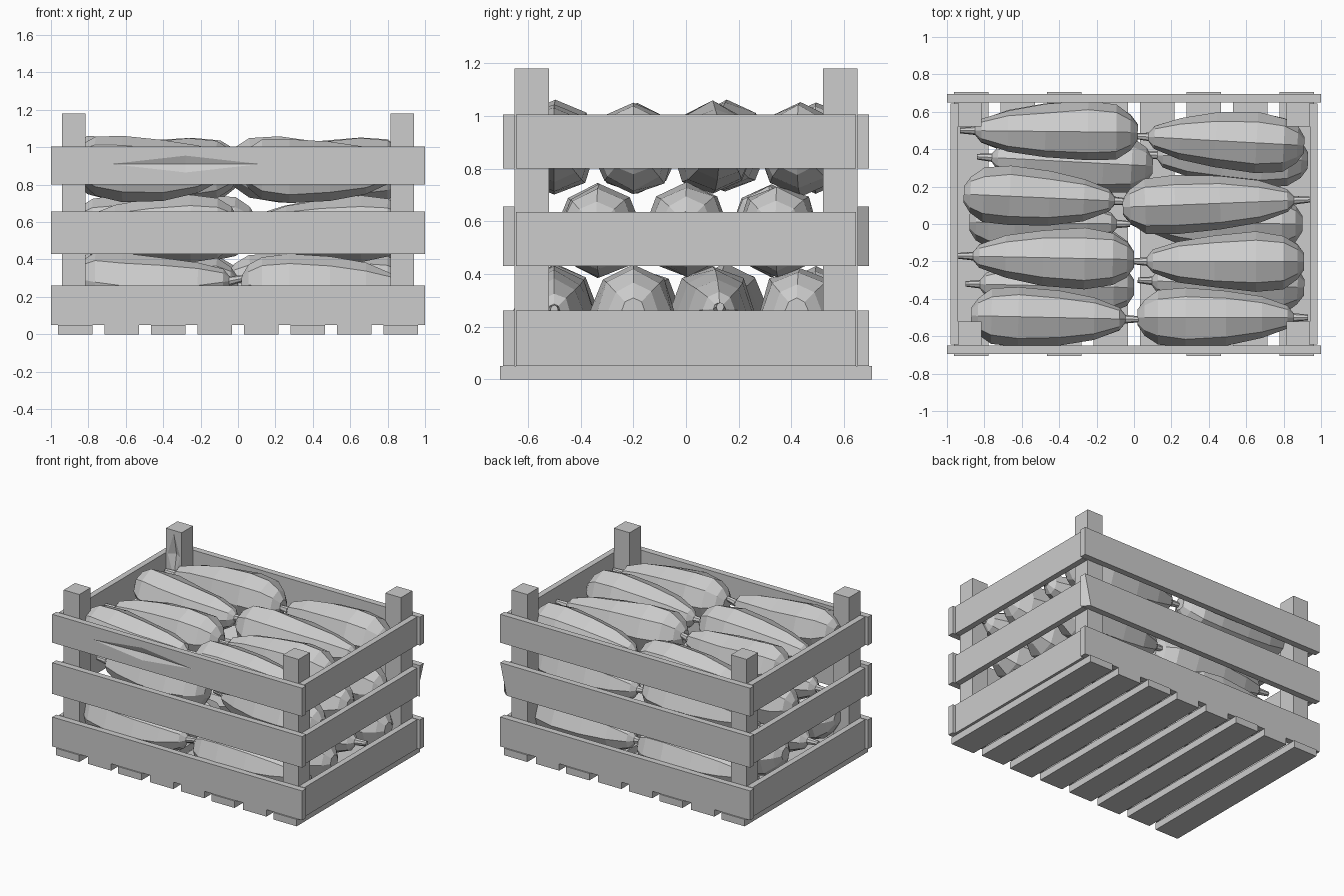
import bpy, bmesh, math, random
from mathutils import Vector

random.seed(4)
cube = bpy.data.objects.get("Cube")
if cube:
    bpy.data.objects.remove(cube, do_unlink=True)

grey = bpy.data.materials.new("plain_grey")
grey.use_nodes = True
COLOUR = (0.604, 0.604, 0.604, 1)
grey.diffuse_color = COLOUR
grey.node_tree.nodes["Principled BSDF"].inputs["Base Color"].default_value = COLOUR


def finish(bm, name):
    bmesh.ops.recalc_face_normals(bm, faces=bm.faces)
    mesh = bpy.data.meshes.new(name)
    bm.to_mesh(mesh)
    bm.free()
    mesh.materials.append(grey)
    obj = bpy.data.objects.new(name, mesh)
    bpy.context.collection.objects.link(obj)
    return obj


def box_mesh(x0, x1, y0, y1, z0, z1):
    bm = bmesh.new()
    bmesh.ops.create_cube(bm, size=1)
    for v in bm.verts:
        v.co = (x1 if v.co.x > 0 else x0, y1 if v.co.y > 0 else y0, z1 if v.co.z > 0 else z0)
    return bm


def box(name, *bounds):
    return finish(box_mesh(*bounds), name)


def chip_front(bm, cx, cz, half_w, half_h, depth):
    """Cut a shallow diamond hollow into the face turned to -y."""
    face = min(bm.faces, key=lambda f: f.calc_center_median().y)
    y = face.calc_center_median().y
    corner = {(v.co.x > cx, v.co.z > cz): v for v in face.verts}
    ring = [corner[k] for k in ((False, False), (True, False), (True, True), (False, True))]
    bm.faces.remove(face)
    tips = [bm.verts.new((cx + dx * half_w, y, cz + dz * half_h))
            for dx, dz in ((0, -1), (1, 0), (0, 1), (-1, 0))]
    pit = bm.verts.new((cx, y + depth, cz))
    for i in range(4):
        j = (i + 1) % 4
        bm.faces.new((ring[i], ring[j], tips[i]))
        bm.faces.new((ring[j], tips[j], tips[i]))
        bm.faces.new((tips[i], tips[j], pit))


# Crate floor: slats running front to back
for i in range(8):
    x = -0.87 + i * 1.74 / 7
    reach = 0.705 if i in (0, 2, 5, 7) else 0.695
    box(f"floor_slat_{i + 1}", x - 0.093, x + 0.093, -reach, reach, 0, 0.05)

# Corner posts, one of them chipped
for sx, side in ((-1, "right"), (1, "left")):
    for sy, end in ((-1, "front"), (1, "back")):
        xs = sorted((sx * 0.815, sx * 0.94))
        ys = sorted((sy * 0.52, sy * 0.65))
        bm = box_mesh(*xs, *ys, 0.05, 1.18)
        if sx < 0 < sy:
            chip_front(bm, -0.877, 1.0, 0.05, 0.16, 0.03)
        finish(bm, f"{end}_{side}_post")

# Wall boards in three tiers
for tier, z0, z1 in (("lower", 0.05, 0.262), ("middle", 0.43, 0.655), ("upper", 0.80, 1.005)):
    front = box_mesh(-1, 1, -0.695, -0.65, z0, z1)
    if tier == "upper":
        chip_front(front, -0.28, 0.91, 0.4, 0.045, 0.02)
    finish(front, f"{tier}_front_board")
    back = box_mesh(-1, 1, 0.65, 0.695, z0, z1)
    if tier == "middle":
        for v in back.verts:
            if v.co.x > 0 and v.co.y > 0.67 and v.co.z < 0.5:
                v.co.x -= 0.05
    finish(back, f"{tier}_back_board")
    side_top = min(z1, 1.005) - (0.02 if tier == "middle" else 0)
    for sx, side in ((-1, "right"), (1, "left")):
        xs = sorted((sx * 0.94, sx * 0.982))
        box(f"{tier}_{side}_board", *xs, -0.645, 0.645, z0, side_top)

# Vegetable outline: share of length, radius
PROFILE = ((0, 0.016), (0.085, 0.024), (0.12, 0.065), (0.27, 0.118), (0.48, 0.152),
           (0.72, 0.168), (0.88, 0.15), (0.96, 0.1), (1, 0.045))


def vegetable(name, stem, tip, z, bend):
    """Faceted tapering body from its stem to its fat end."""
    a, b = Vector((*stem, z)), Vector((*tip, z))
    across = (b - a).normalized().cross(Vector((0, 0, 1)))
    bm = bmesh.new()
    rings = []
    for t, r in PROFILE:
        centre = a.lerp(b, t) + Vector((0, 0, bend * (t - 0.5) ** 2))
        ring = []
        for k in range(8):
            ang = k * math.tau / 8
            rr = r * random.uniform(0.95, 1.05)
            ring.append(bm.verts.new(centre + across * (rr * 0.95 * math.cos(ang))
                                     + Vector((0, 0, rr * 1.05 * math.sin(ang)))))
        rings.append(ring)
    for p, q in zip(rings, rings[1:]):
        for k in range(8):
            n = (k + 1) % 8
            bm.faces.new((p[k], p[n], q[n], q[k]))
    bm.faces.new(rings[0])
    bm.faces.new(rings[-1])
    finish(bm, name)


# Stem point, fat end point and upward bend of each vegetable
WIDE_LAYER = (
    ((-0.93, 0.50), (0.02, 0.49), 0.04), ((0.0, 0.47), (0.91, 0.42), 0.04),
    ((-0.03, 0.12), (-0.91, 0.16), 0.2), ((0.94, 0.13), (-0.06, 0.09), 0.1),
    ((-0.94, -0.17), (0.0, -0.19), 0.04), ((-0.01, -0.20), (0.91, -0.20), 0.04),
    ((0.03, -0.51), (-0.87, -0.49), 0.2), ((0.93, -0.50), (0.02, -0.50), 0.06),
)
NARROW_LAYER = (
    ((-0.84, 0.36), (0.1, 0.31), 0.06), ((0.05, 0.37), (0.93, 0.34), 0.06),
    ((-0.02, 0.0), (-0.88, 0.01), 0.06), ((0.0, 0.01), (0.9, 0.0), 0.12),
    ((-0.9, -0.32), (0.0, -0.34), 0.06), ((0.02, -0.30), (0.91, -0.34), 0.06),
)
for layer, z, items in (("bottom", 0.25, WIDE_LAYER), ("middle", 0.56, NARROW_LAYER),
                        ("top", 0.872, WIDE_LAYER)):
    for i, (stem, tip, bend) in enumerate(items):
        vegetable(f"{layer}_vegetable_{i + 1}", stem, tip, z, bend)
